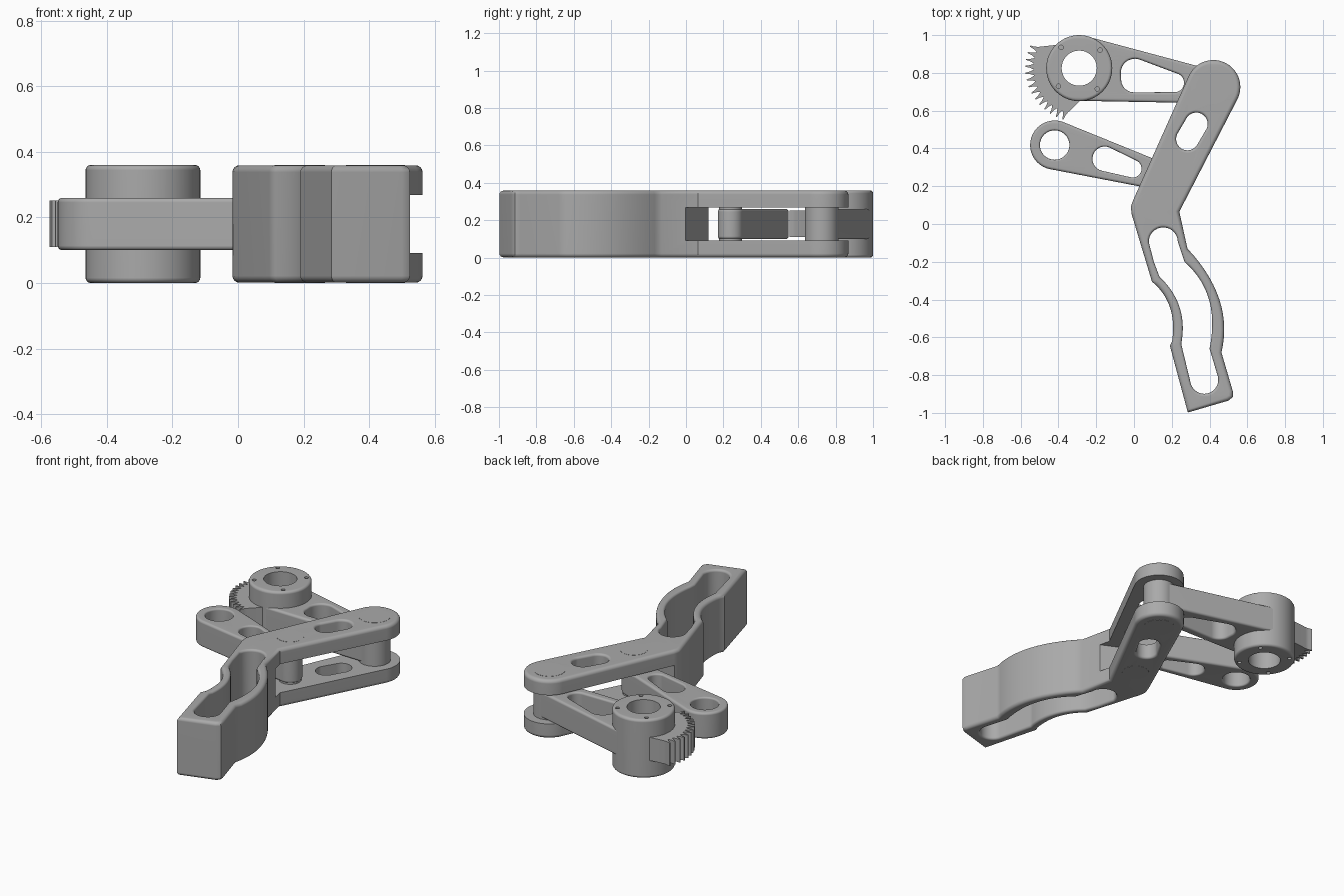
import bpy, math
from mathutils import Vector
from mathutils.geometry import tessellate_polygon, convex_hull_2d

if "Cube" in bpy.data.objects:
    bpy.data.objects.remove(bpy.data.objects["Cube"], do_unlink=True)

grey = bpy.data.materials.new("plain grey")
grey.use_nodes = True
grey.diffuse_color = (0.4, 0.4, 0.4, 1)
grey.node_tree.nodes["Principled BSDF"].inputs["Base Color"].default_value = grey.diffuse_color
HEIGHT = 0.36


def arc(x, y, r, start=0, end=360, n=40):
    """Points on an arc; a full circle leaves out the repeated end point."""
    steps = n if end - start >= 360 else n - 1
    angles = [math.radians(start + (end - start) * i / steps) for i in range(n)]
    return [(x + r * math.cos(a), y + r * math.sin(a)) for a in angles]


def hull(*circles):
    """Outline of a belt stretched round circles given as (x, y, r)."""
    pts = [Vector(p) for c in circles for p in arc(*c)]
    return [tuple(pts[i]) for i in convex_hull_2d(pts)]


def bow(a, m, b, n=14):
    """Smooth curve from a to b passing through m."""
    a, m, b = Vector(a), Vector(m), Vector(b)
    c = 2 * m - (a + b) / 2
    return [tuple(a * (1 - t) ** 2 + c * 2 * t * (1 - t) + b * t * t)
            for t in [i / n for i in range(n + 1)]]


def wind(loop, ccw):
    area = sum(p[0] * q[1] - q[0] * p[1] for p, q in zip(loop, loop[1:] + loop[:1]))
    return loop if (area > 0) == ccw else loop[::-1]


def inset(loop, d):
    """Move a loop into the material, which lies on its left."""
    out = []
    for i, p in enumerate(loop):
        p = Vector(p)
        e = (p - Vector(loop[i - 1])).normalized()
        f = (Vector(loop[(i + 1) % len(loop)]) - p).normalized()
        n1, n2 = Vector((-e.y, e.x)), Vector((-f.y, f.x))
        out.append(p + (n1 + n2) * d / max(1 + n1.dot(n2), 0.4))
    return out


def finish(obj):
    bpy.ops.object.select_all(action="DESELECT")
    obj.select_set(True)
    bpy.context.view_layer.objects.active = obj
    bpy.ops.object.shade_smooth_by_angle(angle=math.radians(32))
    mod = obj.modifiers.new("even shading", "WEIGHTED_NORMAL")
    mod.keep_sharp = True


def plate(name, outer, holes, z0, z1, round_outer=0.0, round_holes=0.0, done=True):
    """Upright solid with through holes and rounded top and bottom rims."""
    loops = [wind(outer, True)] + [wind(h, False) for h in holes]
    steps = [math.pi / 2 * i / 4 for i in range(5)]
    rows = [(1 - math.sin(a), 1 - math.cos(a), 0) for a in steps]
    rows += [(1 - math.sin(a), 1 - math.cos(a), 1) for a in steps[::-1]]
    rims = [round_outer] + [round_holes] * len(holes)
    verts, faces, caps = [], [], ([], [])
    for loop, rim in zip(loops, rims):
        n, base = len(loop), len(verts)
        use = rows if rim else [(0, 0, 0), (0, 0, 1)]
        for side, rise, top in use:
            z = z1 - rim * rise if top else z0 + rim * rise
            verts += [(p.x, p.y, z) for p in inset(loop, rim * side)]
        # rows run from the flat bottom edge out to the wall and back to the top
        for r in range(len(use) - 1):
            for i in range(n):
                j = (i + 1) % n
                a = base + r * n
                faces.append((a + i, a + j, a + n + j, a + n + i))
        caps[0].extend(range(base, base + n))
        last = base + (len(use) - 1) * n
        caps[1].extend(range(last, last + n))
    start, polys = 0, []
    for loop in loops:
        polys.append([Vector(verts[k]) for k in caps[1][start:start + len(loop)]])
        start += len(loop)
    for tri in tessellate_polygon(polys):
        p, q, s = [Vector(verts[caps[1][k]]) for k in tri]
        tri = tuple(tri) if (q - p).cross(s - p).z > 0 else tuple(tri)[::-1]
        faces.append([caps[1][k] for k in tri])
        faces.append([caps[0][k] for k in tri[::-1]])
    mesh = bpy.data.meshes.new(name)
    mesh.from_pydata(verts, [], faces)
    mesh.validate()
    mesh.materials.append(grey)
    obj = bpy.data.objects.new(name, mesh)
    bpy.context.collection.objects.link(obj)
    if done:
        finish(obj)
    return obj


# Pivot positions
hub, elbow, knuckle, tail = (-0.29, 0.825), (0.42, 0.725), (0.188, 0.238), (-0.42, 0.418)

# Finger: curved grip and forked arm in one outline
finger_outline = [(0.285, -0.998), (0.5, -0.935), (0.524, -0.915), (0.523, -0.885)]
finger_outline += bow((0.463, -0.68), (0.452, -0.4), (0.283, -0.13))
finger_outline += [(0.24, 0.065)] + arc(*elbow, 0.143, -27, 155, 28)
finger_outline += [(-0.005, 0.125), (-0.017, 0.09), (-0.012, 0.05)]
finger_outline += bow((0.095, -0.305), (0.19, -0.44), (0.202, -0.62))
finger_outline += [(0.19, -0.645)]
pocket = arc(0.155, -0.095, 0.077, 0, 180, 18) + [(0.105, -0.2), (0.135, -0.28)]
pocket += bow((0.165, -0.31), (0.247, -0.46), (0.25, -0.635))
pocket += arc(0.372, -0.825, 0.074, 195, 375, 18)
pocket += bow((0.4, -0.66), (0.397, -0.4), (0.267, -0.2))
arm_slot = hull((0.33, 0.53, 0.06), (0.283, 0.45, 0.06))
finger = plate("finger", finger_outline, [pocket, arm_slot],
               0.001, HEIGHT - 0.001, 0.021, 0.014, done=False)

# Fork gap that receives the links
along = Vector((0.425, 0.905))
across = Vector((0.905, -0.425))
corner = Vector((0.25, 0.0))
gap = [tuple(corner + across * u + along * v)
       for u, v in ((-0.7, 0), (0.7, 0), (0.7, 1.2), (-0.7, 1.2))]
cutter = plate("fork_gap_cutter", gap, [], 0.092, 0.268, done=False)
cutter.hide_render = True
cut = finger.modifiers.new("fork gap", "BOOLEAN")
cut.operation, cut.solver, cut.object = "DIFFERENCE", "EXACT", cutter
bpy.context.view_layer.objects.active = finger
bpy.ops.object.modifier_apply(modifier=cut.name)
bpy.data.objects.remove(cutter, do_unlink=True)
finish(finger)

# Pivot pins
plate("elbow_pin", arc(*elbow, 0.09), [], 0, HEIGHT)
plate("knuckle_pin", arc(*knuckle, 0.062), [], 0.01, HEIGHT - 0.01)
for name, z in (("lower_pin_head", 0), ("upper_pin_head", HEIGHT - 0.05)):
    plate(name, arc(*knuckle, 0.077), [], z, z + 0.05)

# Drive hub with a bore and four screw holes
screws = [arc(*arc(*hub, 0.146, a, a + 1, 2)[0], 0.012, n=12) for a in (41, 131, 221, 311)]
bore = arc(*hub, 0.093)
plate("drive_hub", arc(*hub, 0.175, n=56), [bore] + screws, 0, HEIGHT, 0.016)

# Drive link
link_slot = hull((0.005, 0.8, 0.075), (0.0, 0.765, 0.068), (0.215, 0.748, 0.05))
wide_bore = arc(*hub, 0.12)
plate("drive_link", hull((*hub, 0.173), (*elbow, 0.086)), [wide_bore, link_slot],
      0.1, 0.26, 0.014, 0.012)

# Gear sector on the hub
teeth, first, sweep = 14, 152, 104
pitch = sweep / teeth
sector = arc(*hub, 0.14, 110, 290, 24)[::-1]
for k in range(teeth):
    a = first + k * pitch
    for part, r in ((0.05, 0.243), (0.3, 0.262), (0.42, 0.285), (0.58, 0.285), (0.7, 0.262), (0.95, 0.243)):
        sector.append(arc(*hub, r, a + part * pitch, a + pitch, 2)[0])
plate("gear_sector", sector, [], 0.11, 0.252)

# Follower link
follower_slot = hull((-0.155, 0.345, 0.065), (-0.007, 0.293, 0.047))
plate("follower_link", hull((*tail, 0.13), (*knuckle, 0.068)),
      [arc(*tail, 0.078), follower_slot], 0.1, 0.26, 0.014, 0.01)
